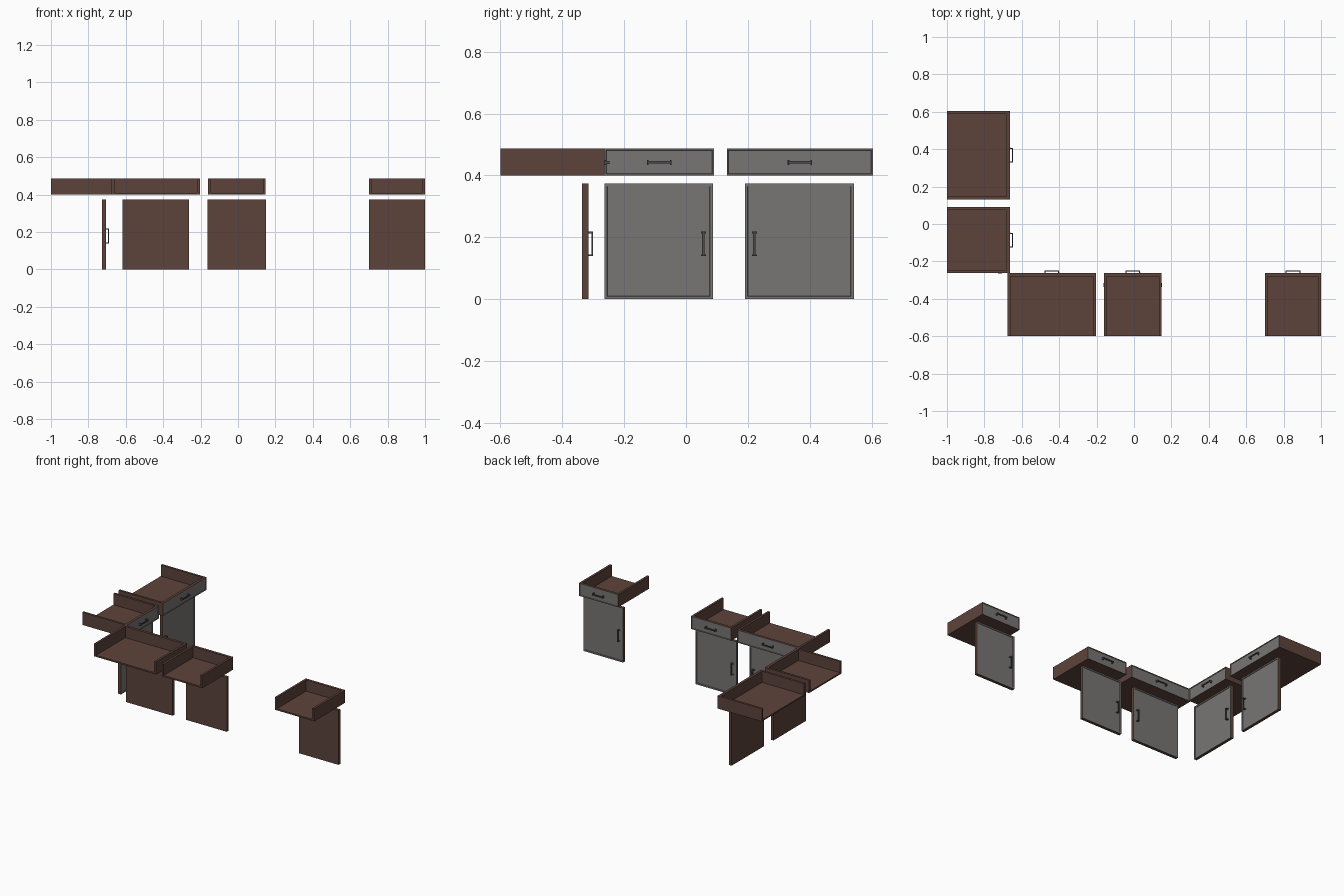
import bpy, bmesh
from mathutils import Vector

if "Cube" in bpy.data.objects:
    bpy.data.objects.remove(bpy.data.objects["Cube"])


def material(name, rgb):
    m = bpy.data.materials.new(name)
    m.diffuse_color = (*rgb, 1)
    m.use_nodes = True
    m.node_tree.nodes["Principled BSDF"].inputs["Base Color"].default_value = m.diffuse_color
    return m


WOOD = material("brown_wood", (0.11, 0.056, 0.044))
GREY = material("grey_front", (0.19, 0.18, 0.175))
METAL = material("dark_metal", (0.075, 0.075, 0.08))


# Parts are described as (u along the run, d toward the room, z).
# The back run faces +y, the side run faces +x.
def place(run, u, d, z):
    return Vector((u, d, z)) if run == "back" else Vector((d, u, z))


def add_box(bm, run, u, d, z):
    v = [bm.verts.new(place(run, a, b, c)) for a in u for b in d for c in z]
    for f in ((0, 1, 3, 2), (4, 6, 7, 5), (0, 4, 5, 1),
              (2, 3, 7, 6), (0, 2, 6, 4), (1, 5, 7, 3)):
        bm.faces.new([v[i] for i in f])


def finish(name, bm, mats):
    bmesh.ops.recalc_face_normals(bm, faces=bm.faces)
    me = bpy.data.meshes.new(name)
    bm.to_mesh(me)
    bm.free()
    for m in mats:
        me.materials.append(m)
    ob = bpy.data.objects.new(name, me)
    bpy.context.collection.objects.link(ob)
    return ob


def panel(name, run, u, d, z, rim=0.013):
    """Wood slab whose room-side face is a grey framed, slightly sunk panel."""
    bm = bmesh.new()
    add_box(bm, run, u, d, z)
    bmesh.ops.recalc_face_normals(bm, faces=bm.faces)
    face = max(bm.faces, key=lambda f: f.normal.dot(place(run, 0, 1, 0)))
    face.material_index = 1
    bmesh.ops.inset_region(bm, faces=[face], thickness=rim)
    res = bmesh.ops.inset_region(bm, faces=[face], thickness=0.002, depth=-0.003)
    for f in res["faces"]:
        f.material_index = 1
    finish(name, bm, [WOOD, GREY])


def handle(name, run, u, d, z, upright=False):
    """Bar pull: two flared feet, two posts and a bar."""
    bm = bmesh.new()

    def piece(a, b, half):
        across = (-half, half)
        if upright:
            add_box(bm, run, [u + k for k in across], b, [z + k for k in a])
        else:
            add_box(bm, run, [u + k for k in a], b, [z + k for k in across])

    for s in (-1, 1):
        piece(sorted((s * 0.034, s * 0.040)), (d - 0.004, d + 0.004), 0.008)
        piece(sorted((s * 0.034, s * 0.039)), (d, d + 0.015), 0.005)
    piece((-0.039, 0.039), (d + 0.010, d + 0.015), 0.004)
    finish(name, bm, [METAL])


def drawer(name, run, u0, u1, back, front):
    """Tray open at the top and back, with a framed front."""
    z0, z1, t = 0.40, 0.487, 0.015
    inner = front - 0.018
    bm = bmesh.new()
    add_box(bm, run, (u0 + t, u1 - t), (back, inner), (z0, z0 + 0.01))
    for a, b in ((u0, u0 + t), (u1 - t, u1)):
        add_box(bm, run, (a, b), (back, inner), (z0, z1))
    finish(name + "_tray", bm, [WOOD])
    panel(name + "_front", run, (u0, u1), (inner, front), (z0, z1), 0.006)
    handle(name + "_handle", run, (u0 + u1) / 2, front, 0.442)


def door(name, run, u0, u1, back, handle_u):
    front = back + 0.021
    panel(name + "_panel", run, (u0, u1), (back, front), (0.0, 0.374))
    handle(name + "_handle", run, handle_u, front, 0.179, True)


# drawers
for i, (run, u0, u1) in enumerate((
        ("side", 0.132, 0.604), ("side", -0.263, 0.09),
        ("back", -0.676, -0.203), ("back", -0.16, 0.148), ("back", 0.70, 1.0))):
    b, f = (-1.0, -0.663) if run == "side" else (-0.60, -0.263)
    drawer(f"drawer_{i + 1}", run, u0, u1, b, f)

# doors
for i, (run, u0, u1, hu) in enumerate((
        ("side", 0.19, 0.543, 0.221), ("side", -0.264, 0.087, 0.056),
        ("back", -0.618, -0.262, -0.293), ("back", -0.162, 0.15, -0.131),
        ("back", 0.70, 1.0, 0.731))):
    door(f"door_{i + 1}", run, u0, u1, -0.727 if run == "side" else -0.336, hu)
